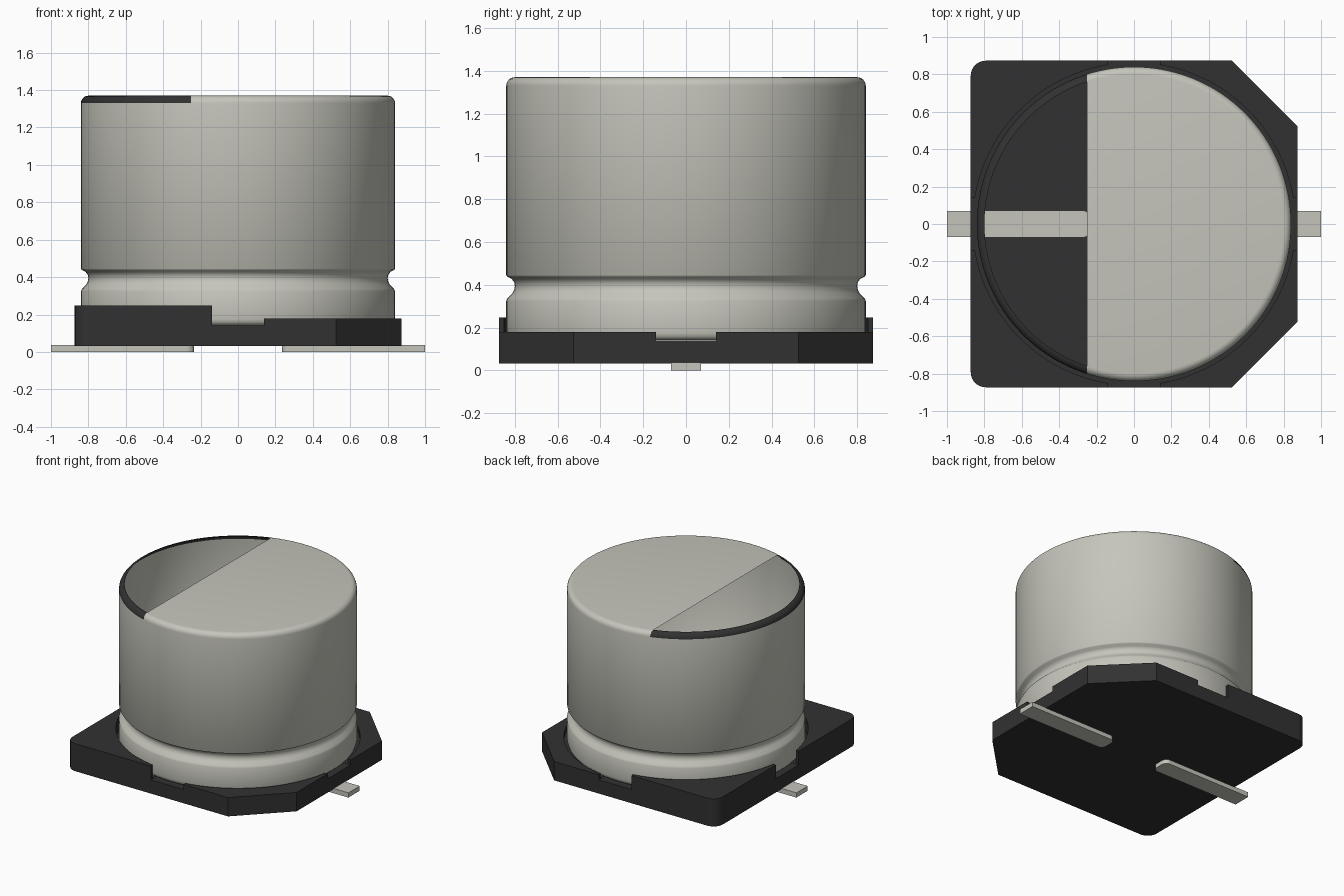
import bpy, bmesh, math

cube = bpy.data.objects.get("Cube")
if cube:
    bpy.data.objects.remove(cube, do_unlink=True)


def material(name, rgb):
    m = bpy.data.materials.new(name)
    m.use_nodes = True
    m.diffuse_color = (*rgb, 1)
    bsdf = next(n for n in m.node_tree.nodes if n.type == 'BSDF_PRINCIPLED')
    bsdf.inputs["Base Color"].default_value = (*rgb, 1)
    return m


METAL = material("pale_aluminium", (0.56, 0.56, 0.50))
BLACK = material("black_plastic", (0.031, 0.031, 0.031))


def to_object(name, bm, *mats):
    bmesh.ops.recalc_face_normals(bm, faces=bm.faces)
    mesh = bpy.data.meshes.new(name)
    bm.to_mesh(mesh)
    bm.free()
    for m in mats:
        mesh.materials.append(m)
    ob = bpy.data.objects.new(name, mesh)
    bpy.context.collection.objects.link(ob)
    return ob


def prism(name, outline, z0, z1, mat):
    """Closed outline extruded from z0 to z1."""
    bm = bmesh.new()
    face = bm.faces.new([bm.verts.new((x, y, z0)) for x, y in outline])
    ext = bmesh.ops.extrude_face_region(bm, geom=[face])
    verts = [g for g in ext["geom"] if isinstance(g, bmesh.types.BMVert)]
    bmesh.ops.translate(bm, verts=verts, vec=(0, 0, z1 - z0))
    return to_object(name, bm, mat)


def arc(cx, cy, r, a0, a1, n):
    steps = [math.radians(a0 + (a1 - a0) * i / n) for i in range(n + 1)]
    return [(cx + r * math.cos(a), cy + r * math.sin(a)) for a in steps]


def rect(x0, x1, y0, y1):
    return [(x0, y0), (x1, y0), (x1, y1), (x0, y1)]


def activate(ob):
    bpy.ops.object.select_all(action='DESELECT')
    ob.select_set(True)
    bpy.context.view_layer.objects.active = ob


# Base: square plate with two chamfered and two rounded corners
W, C, R = 0.873, 0.525, 0.08
outline = [(C, -W), (W, -C), (W, C), (C, W)]
outline += arc(-W + R, W - R, R, 90, 180, 8)
outline += arc(-W + R, -W + R, R, 180, 270, 8)
base = prism("base", outline, 0.033, 0.248, BLACK)

# Cuts: lower right half, mid-side notches, seat for the can, hollow centre
cuts = [
    (rect(0, 1.2, -1.2, 1.2), 0.18),
    (rect(-1.1, 1.1, -0.14, 0.14), 0.14),
    (rect(-0.14, 0.14, -1.1, 1.1), 0.14),
    (arc(0, 0, 0.862, 0, 357.5, 143), 0.141),
    (arc(0, 0, 0.805, 0, 357.5, 143), 0.035),
]
for shape, floor in cuts:
    cutter = prism("base_cutter", shape, floor, 0.5, BLACK)
    cutter.hide_render = True
    activate(base)
    mod = base.modifiers.new("cut", 'BOOLEAN')
    mod.operation = 'DIFFERENCE'
    mod.solver = 'EXACT'
    mod.object = cutter
    bpy.ops.object.modifier_apply(modifier=mod.name)
    bpy.data.objects.remove(cutter, do_unlink=True)

# Can: lathed shell with a pinched groove and rounded shoulder
profile = [(0.805, 0.142), (0.825, 0.146), (0.836, 0.158), (0.84, 0.175),
           (0.84, 0.325), (0.834, 0.338), (0.812, 0.36), (0.802, 0.378),
           (0.80, 0.395), (0.803, 0.412), (0.815, 0.428), (0.835, 0.438),
           (0.84, 0.445), (0.84, 1.33)]
profile += arc(0.80, 1.33, 0.04, 15, 90, 5)
N = 128
bm = bmesh.new()
rings = []
for r, z in profile:
    rings.append([bm.verts.new((r * math.cos(i * math.tau / N),
                                r * math.sin(i * math.tau / N), z))
                  for i in range(N)])
for a, b in zip(rings, rings[1:]):
    for i in range(N):
        j = (i + 1) % N
        bm.faces.new((a[i], a[j], b[j], b[i]))
bm.faces.new(rings[-1])

# Split the top at the polarity line, open the lid there, blacken the rim
EDGE = -0.252
bm.normal_update()
top = [f for f in bm.faces if f.calc_center_median().z > 1.331]
geom = top + list({e for f in top for e in f.edges}) + list({v for f in top for v in f.verts})
bmesh.ops.bisect_plane(bm, geom=geom, plane_co=(EDGE, 0, 0), plane_no=(1, 0, 0))
lid = [f for f in bm.faces
       if len(f.verts) > 8 and f.calc_center_median().x < EDGE]
bmesh.ops.delete(bm, geom=lid, context='FACES_ONLY')
for f in bm.faces:
    c = f.calc_center_median()
    f.material_index = int(c.z > 1.331 and c.x < EDGE)
can = to_object("can", bm, METAL, BLACK)
activate(can)
bpy.ops.object.shade_smooth_by_angle(angle=math.radians(40))

# Flat leads with rounded inner ends
for name, side in (("left_lead", 1), ("right_lead", -1)):
    half = [(1.0, 0.07), (0.275, 0.07)] + arc(0.275, 0.03, 0.04, 90, 180, 6)
    shape = half + [(x, -y) for x, y in reversed(half)]
    prism(name, [(side * x, y) for x, y in shape], 0.0, 0.037, METAL)
